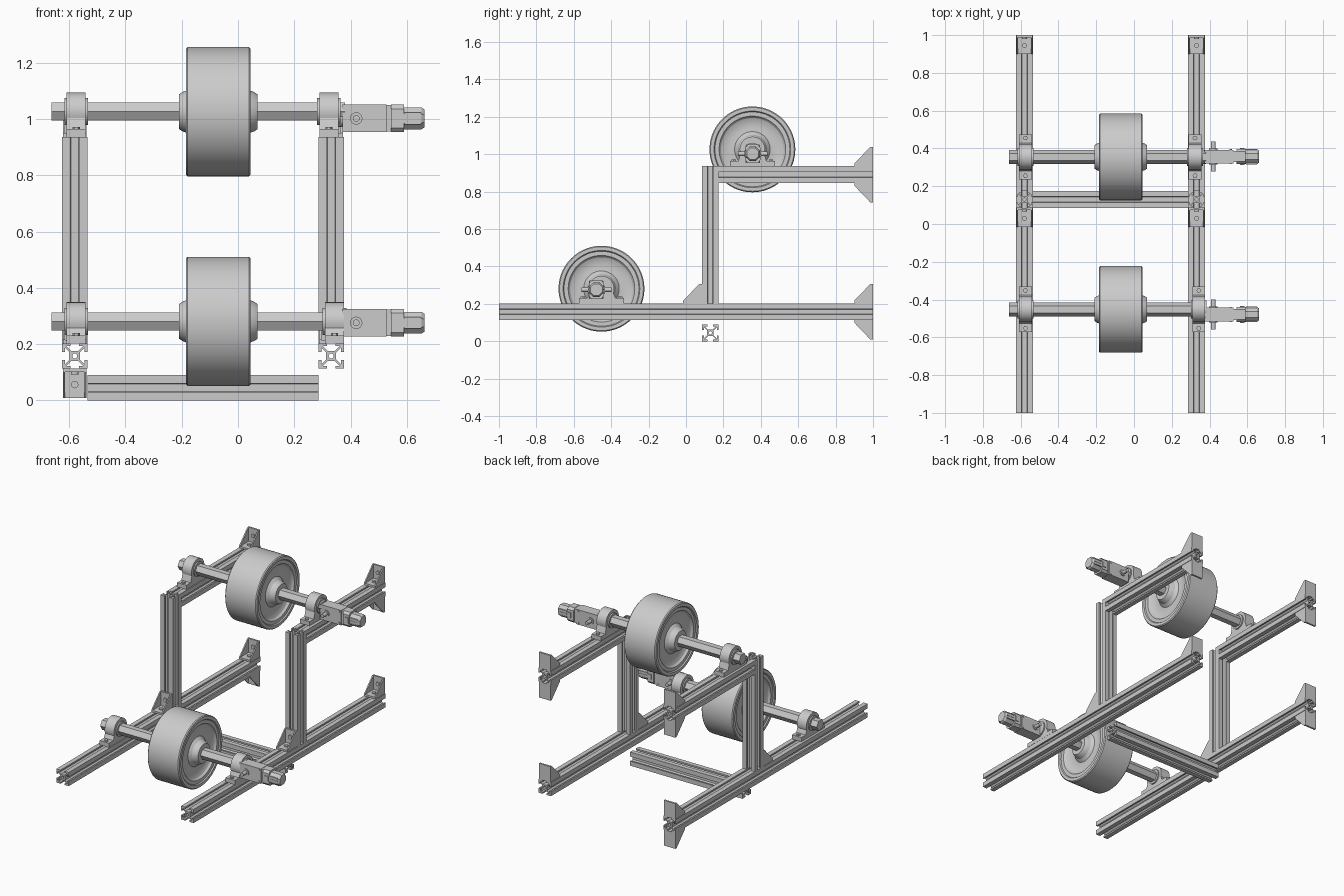
import bpy, bmesh
from math import sin, cos, pi, radians
from mathutils import Vector

if "Cube" in bpy.data.objects:
    bpy.data.objects.remove(bpy.data.objects["Cube"])


def finish(name, bm, loc=(0, 0, 0)):
    bmesh.ops.recalc_face_normals(bm, faces=bm.faces[:])
    me = bpy.data.meshes.new(name)
    bm.to_mesh(me)
    bm.free()
    me.shade_smooth()
    me.set_sharp_from_angle(angle=radians(25))
    ob = bpy.data.objects.new(name, me)
    ob.location = loc
    bpy.context.collection.objects.link(ob)
    return ob


def prism(bm, pts, x0, x1):
    """Extrude a (y, z) outline along x."""
    a = [bm.verts.new((x0, y, z)) for y, z in pts]
    b = [bm.verts.new((x1, y, z)) for y, z in pts]
    bm.faces.new(a)
    bm.faces.new(b[::-1])
    for i in range(len(pts)):
        j = (i + 1) % len(pts)
        bm.faces.new((a[i], b[i], b[j], a[j]))


def box(bm, x0, x1, y0, y1, z0, z1):
    prism(bm, [(y0, z0), (y1, z0), (y1, z1), (y0, z1)], x0, x1)


def lathe(bm, prof, seg, phase=0.0, axis=0, centre=(0, 0, 0)):
    """Spin (position, radius) pairs about x (0), y (1) or z (2)."""
    rings = []
    for p, r in prof:
        ring = []
        for i in range(seg):
            t = 2 * pi * i / seg + phase
            v = [p, r * cos(t), r * sin(t)]
            v = v[-axis:] + v[:-axis] if axis else v
            ring.append(bm.verts.new(Vector(v) + Vector(centre)))
        rings.append(ring)
    for a, b in zip(rings, rings[1:]):
        for i in range(seg):
            j = (i + 1) % seg
            bm.faces.new((a[i], a[j], b[j], b[i]))
    bm.faces.new(rings[0])
    bm.faces.new(rings[-1])


# Slotted extrusion profile: one side, repeated four times, plus a centre bore
SIDE = [(.045, .045), (.015, .045), (.015, .035), (.030, .035), (.013, .018),
        (-.013, .018), (-.030, .035), (-.015, .035), (-.015, .045)]


def rail(name, axis, start, end, centre):
    bm = bmesh.new()
    outer = []
    for k in range(4):
        c, s = round(cos(k * pi / 2)), round(sin(k * pi / 2))
        outer += [(c * x - s * y, s * x + c * y) for x, y in SIDE]
    bore = [(.009 * cos(i * pi / 6), .009 * sin(i * pi / 6)) for i in range(12)]
    edges = []
    for loop in (outer, bore):
        vs = [bm.verts.new((x, y, start)) for x, y in loop]
        edges += [bm.edges.new((vs[i - 1], vs[i])) for i in range(len(vs))]
    bmesh.ops.triangle_fill(bm, edges=edges, use_beauty=True, normal=(0, 0, 1))
    top = bmesh.ops.extrude_face_region(bm, geom=bm.faces[:], use_keep_orig=True)
    bmesh.ops.translate(bm, vec=(0, 0, end - start),
                        verts=[g for g in top["geom"] if isinstance(g, bmesh.types.BMVert)])
    for v in bm.verts:
        a, b, l = v.co
        v.co = {'x': (l, a, b), 'y': (a, l, b), 'z': (a, b, l)}[axis]
    return finish(name, bm, centre)


def corner_bracket(name, loc, up=1):
    """Angle bracket: one leg toward -y, the other up or down, with two side webs."""
    bm = bmesh.new()
    box(bm, -.042, .042, -.1, 0, 0, .012)
    box(bm, -.042, .042, -.012, 0, 0, .104)
    web = [(0, 0), (-.1, 0), (-.1, .014), (-.014, .104), (0, .104)]
    for s in (-1, 1):
        prism(bm, web, s * .034, s * .042)
    lathe(bm, [(.01, .013), (.02, .013)], 12, axis=2, centre=(0, -.055, 0))
    lathe(bm, [(-.02, .013), (-.01, .013)], 12, axis=1, centre=(0, 0, .057))
    for v in bm.verts:
        v.co.z *= up
    return finish(name, bm, loc)


def bearing_block(name, x, y, z, h):
    bm = bmesh.new()
    arc = [(.068 * cos(radians(a)), .068 * sin(radians(a))) for a in range(-20, 201, 10)]
    t = -h + .028
    prism(bm, [(-.12, -h), (.12, -h), (.12, t), (.075, t)] + arc + [(-.075, t), (-.12, t)],
          -.034, .034)
    lathe(bm, [(-.042, .044), (-.042, .048), (.042, .048), (.042, .044)], 32)
    for s in (-1, 1):
        lathe(bm, [(t, .013), (t + .008, .013)], 6, axis=2, centre=(0, s * .1, 0))
    return finish(name, bm, (x, y, z))


def roller(name, y, z):
    half = [(.139, .045), (.139, .062), (.127, .070), (.105, .078), (.088, .095), (.085, .12),
            (.088, .150), (.096, .168), (.108, .178), (.108, .200), (.115, .205),
            (.115, .224), (.109, .2295)]
    bm = bmesh.new()
    lathe(bm, [(-p, r) for p, r in half] + half[::-1], 72)
    return finish(name, bm, (-.07, y, z))


def gear_motor(name, y, z):
    bm = bmesh.new()
    # gearbox housing and its input flange
    box(bm, .372, .528, -.036, .036, -.049, .049)
    lathe(bm, [(.345, .03), (.375, .03)], 20)
    box(bm, .526, .545, -.030, .030, -.047, .047)
    # motor body, octagonal with a chamfered end
    b = [(-.04, -.034), (-.026, -.049), (.026, -.049), (.04, -.034),
         (.04, .034), (.026, .049), (-.026, .049), (-.04, .034)]
    prism(bm, b, .543, .589)
    lathe(bm, [(.585, .042), (.652, .042), (.663, .034)], 8, phase=pi / 8)
    for k in (-.018, 0, .018):
        box(bm, .592, .650, -.041, .041, k - .003, k + .003)
    # terminal cover, cross pin and fixing bolts
    box(bm, .560, .585, -.045, .045, -.017, .017)
    lathe(bm, [(-.08, .012), (.08, .012)], 16, axis=1, centre=(.42, 0, 0))
    for s in (-1, 1):
        lathe(bm, [(s * .034, .022), (s * .042, .022)], 16, axis=1, centre=(.42, 0, 0))
        for k in (-1, 1):
            lathe(bm, [(s * .034, .007), (s * .039, .007)], 10, axis=1, centre=(.513, 0, k * .039))
    return finish(name, bm, (0, y, z))


# Frame, left and right
for side, x in (("left", -.58), ("right", .331)):
    rail(side + "_base_rail", 'y', -1, 1, (x, 0, .158))
    rail(side + "_post", 'z', .203, .936, (x, .13, 0))
    rail(side + "_upper_rail", 'y', .175, 1, (x, 0, .891))
    corner_bracket(side + "_post_bracket", (x, .085, .203))
    corner_bracket(side + "_base_end_bracket_top", (x, 1, .203))
    corner_bracket(side + "_upper_end_bracket_top", (x, 1, .936))
    corner_bracket(side + "_upper_end_bracket_bottom", (x, 1, .846), -1)
corner_bracket("left_base_end_bracket_bottom", (-.58, 1, .113), -1)
rail("cross_rail", 'x', -.534, .286, (0, .13, .045))

# Roller assemblies: shaft y, z, bearing height, right bearing x, motor y, z
for level, y, z, h, bx, my, mz in (("lower", -.452, .281, .078, .343, -.479, .276),
                                   ("upper", .355, 1.026, .09, .323, .357, 1.002)):
    roller(level + "_roller", y, z)
    shaft = bmesh.new()
    lathe(shaft, [(-.663, .037), (.38, .037)], 6)
    finish(level + "_hex_shaft", shaft, (0, y, z))
    bearing_block(level + "_left_bearing", -.575, y, z, h)
    bearing_block(level + "_right_bearing", bx, y, z, h)
    gear_motor(level + "_gear_motor", my, mz)
